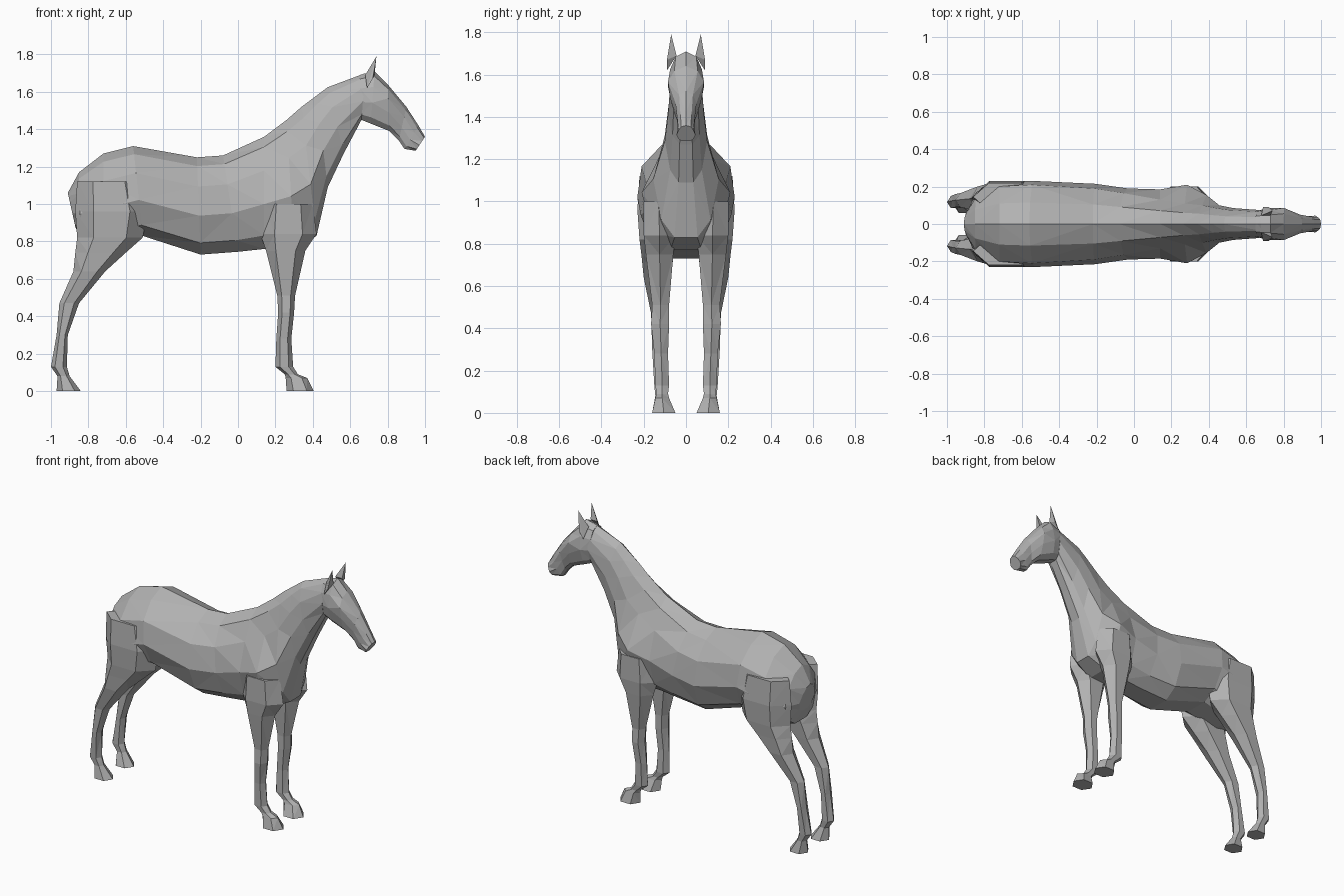
import bpy
import bmesh
import math
from mathutils import Vector

cube = bpy.data.objects.get("Cube")
if cube:
    bpy.data.objects.remove(cube, do_unlink=True)

coat = bpy.data.materials.new("grey_coat")
coat.use_nodes = True
grey = (0.45, 0.45, 0.45, 1)
coat.diffuse_color = grey
coat.node_tree.nodes["Principled BSDF"].inputs["Base Color"].default_value = grey


def finish(bm, name, mirror=False):
    """Turn a bmesh into a flat-shaded object, optionally paired across the spine."""
    bmesh.ops.triangulate(bm, faces=bm.faces[:])
    bmesh.ops.recalc_face_normals(bm, faces=bm.faces[:])
    mesh = bpy.data.meshes.new(name)
    bm.to_mesh(mesh)
    bm.free()
    mesh.materials.append(coat)
    obj = bpy.data.objects.new(name, mesh)
    bpy.context.collection.objects.link(obj)
    if mirror:
        mod = obj.modifiers.new("Mirror", "MIRROR")
        mod.use_axis = (False, True, False)
        mod.use_mirror_merge = False
    return obj


def loft(name, rings, mirror=False):
    """Skin a row of equal closed rings and cap both ends."""
    bm = bmesh.new()
    loops = [[bm.verts.new(p) for p in ring] for ring in rings]
    count = len(loops[0])
    for a, b in zip(loops, loops[1:]):
        for i in range(count):
            j = (i + 1) % count
            bm.faces.new((a[i], a[j], b[j], b[i]))
    bm.faces.new(loops[0])
    bm.faces.new(loops[-1])
    return finish(bm, name, mirror)


def body_ring(top_x, top_z, low_x, low_z, upper, lower, crest):
    """Symmetric slice between a topline point and an underline point."""
    top, low = Vector((top_x, 0, top_z)), Vector((low_x, 0, low_z))
    side = [(0.09, crest * upper), (0.3, upper), (0.6, lower),
            (0.88, 0.75 * lower), (1, 0.35 * lower)]
    right = [top.lerp(low, t) - Vector((0, w, 0)) for t, w in side]
    left = [top.lerp(low, t) + Vector((0, w, 0)) for t, w in reversed(side)]
    return [top] + right + left


def leg_ring(z, back, front, inner, outer):
    """Six-sided level slice of a leg."""
    ring = []
    for i in range(6):
        a = math.radians(60 * i)
        x = (back + front) / 2 + math.cos(a) * (front - back) / 2
        y = (inner + outer) / 2 + math.sin(a) / 0.866 * (outer - inner) / 2
        ring.append((x, y, z))
    return ring


# Trunk and neck: topline x, z, underline x, z, upper and lower half width
trunk = [
    (-0.91, 1.06, -0.87, 0.88, 0.06, 0.08),
    (-0.85, 1.17, -0.84, 0.80, 0.14, 0.17),
    (-0.72, 1.27, -0.72, 0.78, 0.20, 0.225),
    (-0.56, 1.31, -0.51, 0.83, 0.21, 0.23),
    (-0.22, 1.25, -0.20, 0.73, 0.19, 0.215),
    (-0.08, 1.26, 0.00, 0.745, 0.165, 0.19),
    (0.14, 1.36, 0.14, 0.76, 0.13, 0.185),
    (0.26, 1.45, 0.30, 0.77, 0.11, 0.21),
    (0.34, 1.52, 0.42, 0.83, 0.10, 0.155),
    (0.42, 1.58, 0.48, 1.09, 0.085, 0.10),
    (0.48, 1.625, 0.565, 1.27, 0.075, 0.085),
    (0.68, 1.70, 0.66, 1.45, 0.065, 0.075),
]
loft("trunk_and_neck", [body_ring(*s, 0.55) for s in trunk])

# Head, from the poll down to the muzzle
head = [
    (0.65, 1.69, 0.66, 1.45, 0.065, 0.07),
    (0.73, 1.71, 0.71, 1.43, 0.075, 0.085),
    (0.80, 1.64, 0.81, 1.39, 0.085, 0.075),
    (0.90, 1.52, 0.86, 1.34, 0.05, 0.045),
    (0.965, 1.42, 0.89, 1.295, 0.04, 0.04),
    (1.00, 1.36, 0.95, 1.285, 0.035, 0.045),
]
loft("head", [body_ring(*s, 0.65) for s in head])

# Ears: pointed slivers
bm = bmesh.new()
for p in [(0.68, 0.045, 1.69), (0.69, 0.09, 1.62), (0.73, 0.045, 1.69),
          (0.72, 0.09, 1.67), (0.74, 0.07, 1.79)]:
    bm.verts.new(p)
bmesh.ops.convex_hull(bm, input=bm.verts[:])
finish(bm, "ears", mirror=True)

# Legs: height, back x, front x, inner y, outer y
front_leg = [
    (1.00, 0.14, 0.40, 0.06, 0.20),
    (0.84, 0.12, 0.42, 0.05, 0.20),
    (0.75, 0.15, 0.36, 0.06, 0.19),
    (0.51, 0.21, 0.305, 0.08, 0.16),
    (0.42, 0.215, 0.30, 0.08, 0.165),
    (0.28, 0.205, 0.285, 0.085, 0.15),
    (0.13, 0.20, 0.295, 0.08, 0.145),
    (0.09, 0.25, 0.32, 0.085, 0.14),
    (0.07, 0.255, 0.37, 0.08, 0.145),
    (0.00, 0.26, 0.405, 0.05, 0.16),
]
hind_leg = [
    (1.12, -0.86, -0.52, 0.07, 0.22),
    (0.96, -0.87, -0.48, 0.05, 0.23),
    (0.82, -0.86, -0.51, 0.05, 0.22),
    (0.74, -0.87, -0.60, 0.06, 0.21),
    (0.64, -0.88, -0.71, 0.07, 0.20),
    (0.47, -0.955, -0.85, 0.09, 0.165),
    (0.30, -0.97, -0.91, 0.09, 0.16),
    (0.13, -1.00, -0.915, 0.085, 0.15),
    (0.08, -0.965, -0.90, 0.09, 0.145),
    (0.00, -0.97, -0.84, 0.06, 0.16),
]
for name, slices in (("front_legs", front_leg), ("hind_legs", hind_leg)):
    loft(name, [leg_ring(*s) for s in slices], mirror=True)
